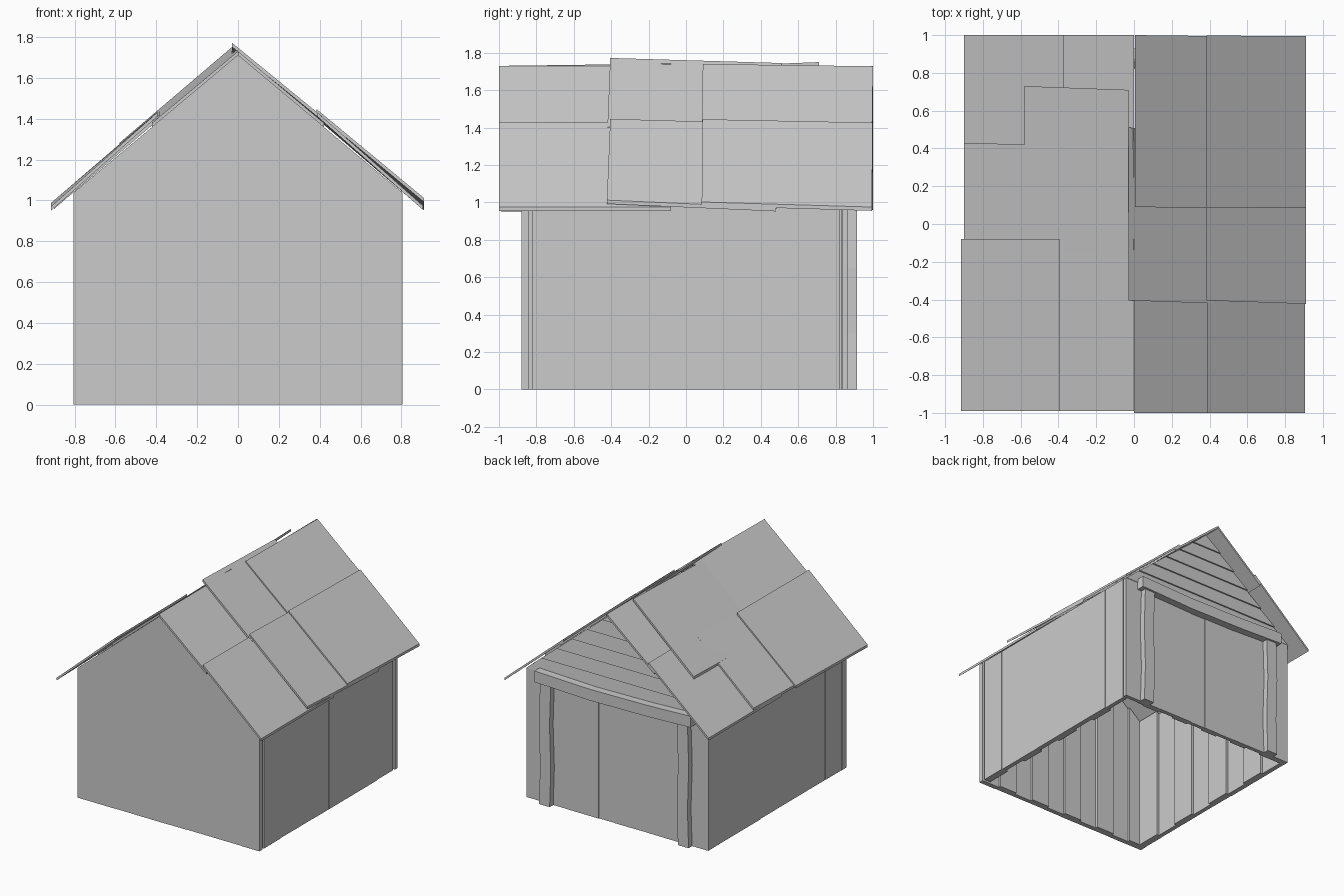
import bpy, bmesh, random

if "Cube" in bpy.data.objects:
    bpy.data.objects.remove(bpy.data.objects["Cube"])

random.seed(4)
SLOPE, RIDGE = 0.835, 1.73
SHEET = 0.02          # roof sheet thickness
W = 0.805             # half width of the body


def roof(x):
    return RIDGE - SLOPE * x


def loft(bm, sections):
    """Skin a solid through a list of four-point sections."""
    rings = [[bm.verts.new(p) for p in s] for s in sections]
    for a, b in zip(rings, rings[1:]):
        for i in range(4):
            j = (i + 1) % 4
            bm.faces.new((a[i], a[j], b[j], b[i]))
    bm.faces.new(rings[0][::-1])
    bm.faces.new(rings[-1])


def finish(name, bm):
    bmesh.ops.recalc_face_normals(bm, faces=bm.faces[:])
    me = bpy.data.meshes.new(name)
    bm.to_mesh(me)
    bm.free()
    ob = bpy.data.objects.new(name, me)
    bpy.context.collection.objects.link(ob)


def plank(bm, x0, x1, y0, y1, top=9.0):
    """Upright plank whose top follows the roof."""
    c = [(x0, y0), (x1, y0), (x1, y1), (x0, y1)]
    loft(bm, [[(x, y, 0) for x, y in c],
              [(x, y, min(top, roof(abs(x)) - SHEET)) for x, y in c]])


def jitter():
    return random.uniform(-0.003, 0.003)


# front wall: ten upright planks cut to the gable
bm = bmesh.new()
for i in range(10):
    x = -W + i * W / 5
    plank(bm, x, x + W / 5, -0.877 + jitter(), -0.82 - 0.02 * (i % 2))
finish("front_wall", bm)

# side walls: eight planks each
for name, s in (("left_wall", -1), ("right_wall", 1)):
    bm = bmesh.new()
    for i in range(8):
        y = -0.82 + i * 0.205
        plank(bm, s * (0.745 + 0.02 * (i % 2)), s * (W - 0.003 + jitter()), y, y + 0.205)
    finish(name, bm)

# back wall: upright planks up to the eaves
bm = bmesh.new()
edges = [-W, -0.56, -0.415, -0.27, -0.125, 0.02, 0.165, 0.31, 0.455, 0.6, W]
for i, (a, b) in enumerate(zip(edges, edges[1:])):
    plank(bm, a, b, 0.82 + 0.015 * (i % 2), 0.867 + jitter(), 1.035)
finish("back_wall", bm)

# back gable: horizontal boards, each leaning out a little at its foot
bm = bmesh.new()
rows = 6
step = (RIDGE - SHEET - 1.035) / rows
for i in range(rows):
    sec = []
    for k in (0, 1):
        z = 1.035 + (i + k) * step
        w = max(min((RIDGE - SHEET - z) / SLOPE, W), 0.004)
        yo = 0.87 - 0.012 * k
        sec.append([(-w, 0.825, z), (w, 0.825, z), (w, yo, z), (-w, yo, z)])
    loft(bm, sec)
finish("back_gable_boards", bm)

# rough door posts, slightly bent
for name, s in (("left_post", -1), ("right_post", 1)):
    bm = bmesh.new()
    loft(bm, [[(s * (0.61 + d) + u, y, z) for u, y in
               ((-0.047, 0.83), (0.047, 0.83), (0.047, 0.913), (-0.047, 0.913))]
              for z, d in ((0, 0.005), (0.3, -0.005), (0.65, 0.006), (0.99, -0.005))])
    finish(name, bm)

# lintel beam, slightly sagging
bm = bmesh.new()
loft(bm, [[(x, y, z + d) for y, z in
           ((0.84, 0.97), (0.93, 0.97), (0.93, 1.06), (0.84, 1.06))]
          for x, d in ((-0.69, 0.01), (-0.3, -0.005), (0.2, -0.012), (0.69, 0.004))])
finish("lintel", bm)


def sheet(name, s, x0, x1, y0, y1, top, bottom, skew=0.0):
    """Roof sheet; top and bottom give (front, back) lifts off the slope."""
    bm = bmesh.new()
    sec = []
    for x, lift, dy in ((x0, top, 0), (x1, bottom, skew)):
        pts = [(s * x, y + dy, roof(x) + l) for y, l in zip((y0, y1), lift)]
        sec.append(pts + [(px, py, pz - SHEET) for px, py, pz in pts[::-1]])
    loft(bm, sec)
    finish(name, bm)


# right roof slope: three overlapping pairs of sheets
R, L = 1, -1
sheet("roof_right_front_upper", R, 0, .42, -1, -.08, (0, 0), (0, 0))
sheet("roof_right_front_lower", R, .39, .905, -1, -.08, (.025, .022), (0, 0))
sheet("roof_right_mid_upper", R, -.03, .42, -.405, .51, (.017, -.01), (.025, -.01), -.015)
sheet("roof_right_mid_lower", R, .385, .91, -.405, .5, (.038, .012), (.042, .002), -.018)
sheet("roof_right_back_upper", R, .005, .42, .09, 1, (.014, .002), (.016, .002), -.005)
sheet("roof_right_back_lower", R, .385, .91, .088, .998, (.036, .018), (.032, .005), -.004)

# left roof slope, laid less evenly
sheet("roof_left_front_upper", L, 0, .42, -.99, -.08, (0, .012), (0, .012))
sheet("roof_left_front_lower", L, .395, .915, -.99, -.08, (.03, .034), (.004, .022))
sheet("roof_left_mid_upper", L, .03, .58, -.2, .71, (.01, .045), (.01, .036), .02)
sheet("roof_left_mid_lower", L, .385, .9, -.5, .415, (.01, .028), (0, .022), .015)
sheet("roof_left_back_upper", L, 0, .42, .08, 1, (0, 0), (0, 0))
sheet("roof_left_back_lower", L, .37, .9, .08, 1, (.018, .018), (0, 0))
